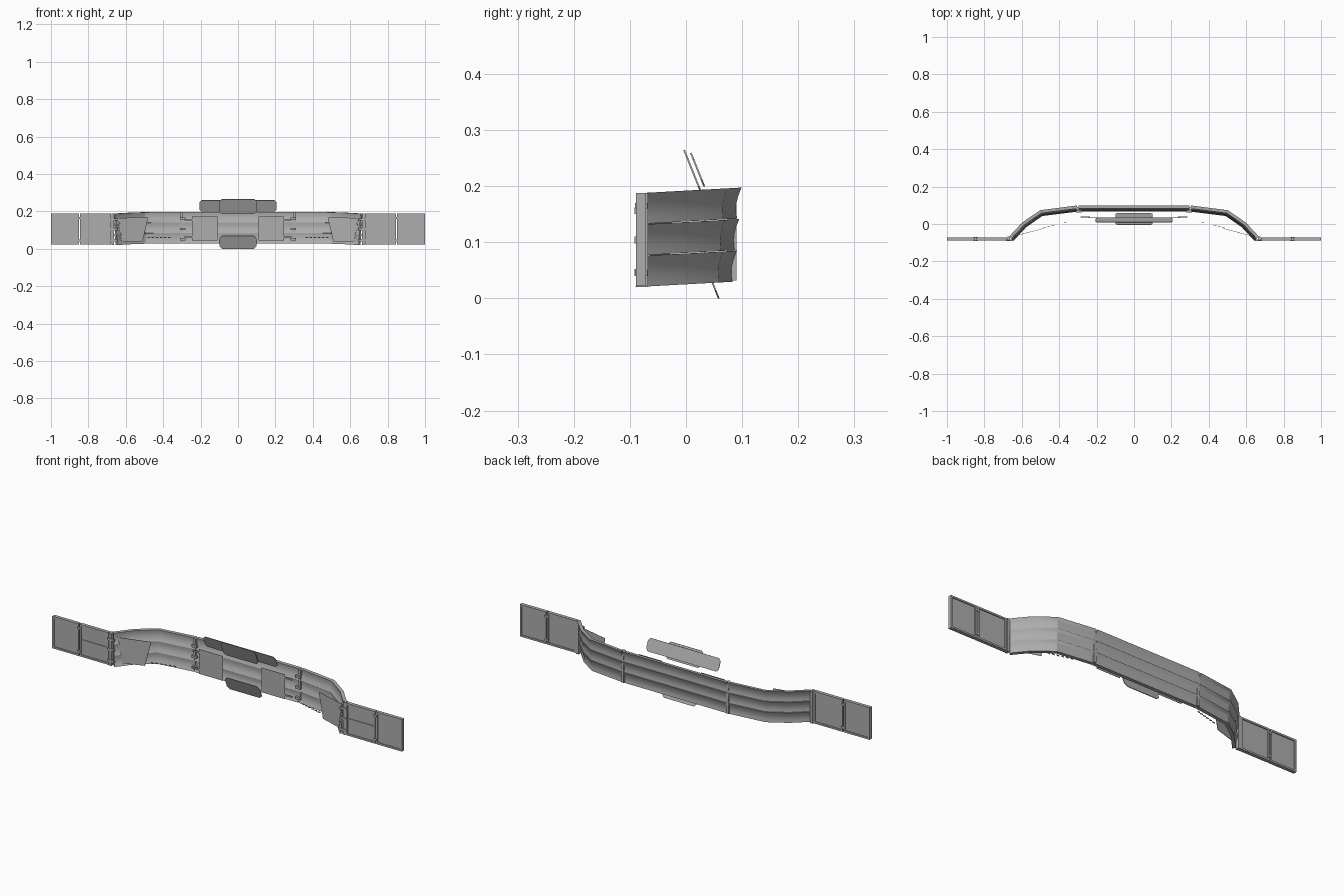
import bpy, bmesh, math
from mathutils import Vector

cube = bpy.data.objects.get("Cube")
if cube:
    bpy.data.objects.remove(cube)

grey = bpy.data.materials.new("panel_grey")
grey.use_nodes = True
tone = (0.42, 0.42, 0.42, 1)
grey.diffuse_color = tone
grey.node_tree.nodes["Principled BSDF"].inputs["Base Color"].default_value = tone


def finish(name, bm):
    bmesh.ops.recalc_face_normals(bm, faces=bm.faces)
    mesh = bpy.data.meshes.new(name)
    bm.to_mesh(mesh)
    bm.free()
    obj = bpy.data.objects.new(name, mesh)
    bpy.context.collection.objects.link(obj)
    mesh.materials.append(grey)
    return obj


def add_box(bm, lo, hi):
    lo, hi = Vector(lo), Vector(hi)
    verts = bmesh.ops.create_cube(bm, size=1)["verts"]
    for v in verts:
        v.co = (lo + hi) / 2 + v.co * (hi - lo)


def plate(name, outline, place, thick):
    """Extrude a flat outline; place maps (u, z) to a point in space."""
    bm = bmesh.new()
    face = bm.faces.new([bm.verts.new(place(u, z)) for u, z in outline])
    face.normal_update()
    shift = face.normal * thick
    new = bmesh.ops.extrude_face_region(bm, geom=[face], use_keep_orig=True)["geom"]
    for v in new:
        if isinstance(v, bmesh.types.BMVert):
            v.co += shift
    return finish(name, bm)


def chamfered(w, z0, z1, c):
    return [(-w + c, z0), (w - c, z0), (w, z0 + c), (w, z1 - c),
            (w - c, z1), (-w + c, z1), (-w, z1 - c), (-w, z0 + c)]


def sweep(name, path, section):
    """Sweep a closed (outward, height) section along a plan path."""
    bm = bmesh.new()
    pts = [Vector(p) for p in path]
    rings = []
    for i, p in enumerate(pts):
        dirs = [(pts[j + 1] - pts[j]).normalized()
                for j in (i - 1, i) if 0 <= j < len(pts) - 1]
        t = sum(dirs, Vector((0, 0))).normalized()
        n = Vector((-t.y, t.x))
        if n.y < 0:
            n = -n
        ring = []
        for d, z in section:
            q = p + n * d
            ring.append(bm.verts.new((q.x, q.y, z + 0.055 * q.y)))
        rings.append(ring)
    count = len(section)
    for a, b in zip(rings, rings[1:]):
        for k in range(count):
            m = (k + 1) % count
            bm.faces.new((a[k], a[m], b[m], b[k]))
    bm.faces.new(rings[0])
    bm.faces.new(rings[-1])
    obj = finish(name, bm)
    bpy.ops.object.select_all(action="DESELECT")
    obj.select_set(True)
    bpy.context.view_layer.objects.active = obj
    bpy.ops.object.shade_smooth_by_angle(angle=math.radians(25))
    obj.select_set(False)


def slat_section(base, lean, height=0.055, thick=0.017, dish=0.005, steps=6):
    back, front = [], []
    for i in range(steps + 1):
        f = i / steps
        hollow = dish * math.sin(math.pi * f)
        d = lean + 0.008 * f
        back.append((d - hollow, base + height * f))
        front.append((d - thick + hollow, base + height * f))
    return back + front[::-1]


# Three long louvre slats, each in a straight middle and two bent wings
wing = [(0.304, 0.095), (0.5, 0.07), (0.595, 0.005), (0.665, -0.07)]
for i, row in enumerate(("lower", "middle", "upper")):
    section = slat_section(0.025 + 0.056 * i, -0.012 + 0.004 * i)
    sweep(row + "_middle_slat", [(-0.296, 0.095), (0.296, 0.095)], section)
    for side, s in (("left", 1), ("right", -1)):
        sweep(f"{row}_{side}_wing_slat", [(s * x, y) for x, y in wing], section)

for side, s in (("left", 1), ("right", -1)):
    def box_part(name, boxes):
        bm = bmesh.new()
        for (x0, y0, z0), (x1, y1, z1) in boxes:
            add_box(bm, (min(s * x0, s * x1), y0, z0), (max(s * x0, s * x1), y1, z1))
        return finish(f"{side}_{name}", bm)

    # Joint ribs and end post
    box_part("joint_rib", [((0.293, 0.073, 0.032), (0.307, 0.09, 0.196))])
    box_part("joint_clips", [((0.282, 0.062, z), (0.31, 0.075, z + 0.012))
                             for z in (0.045, 0.1, 0.155)])
    box_part("end_post", [((0.662, -0.088, 0.02), (0.676, -0.068, 0.188))])
    box_part("post_clips", [((0.645, -0.092, z), (0.685, -0.084, z + 0.012))
                            for z in (0.04, 0.098, 0.15)])

    # Framed end panels
    b = 0.009
    for name, x0, x1 in (("inner", 0.678, 0.845), ("outer", 0.85, 1.0)):
        z0, z1, y0, y1 = 0.022, 0.188, -0.089, -0.071
        box_part(name + "_frame", [
            ((x0, y0, z0), (x1, y1, z0 + b)), ((x0, y0, z1 - b), (x1, y1, z1)),
            ((x0, y0, z0 + b), (x0 + b, y1, z1 - b)),
            ((x1 - b, y0, z0 + b), (x1, y1, z1 - b))])
        box_part(name + "_panel", [((x0 + b, -0.084, z0 + b), (x1 - b, -0.076, z1 - b))])
    box_part("crossbar", [((0.695, -0.087, 0.106), (0.83, -0.083, 0.11))])
    box_part("hinges", [((0.838, -0.091, z), (0.857, -0.069, z + 0.01))
                        for z in (0.04, 0.16)])

    # Thin floating screens
    box_part("square_screen", [((0.11, 0.033, 0.045), (0.245, 0.035, 0.172))])
    box_part("screen_arms", [((0.235, 0.036, z), (0.285, 0.04, z + 0.008))
                             for z in (0.06, 0.15)])
    plate(f"{side}_slanted_screen",
          [(0.51, 0.04), (0.62, 0.035), (0.645, 0.165), (0.48, 0.168)],
          lambda u, z: (s * u, 0.102 - 0.262 * u, z), 0.002)
    box_part("dashes", [((x, 0.102 - 0.262 * x, 0.058),
                         (x + 0.014, 0.104 - 0.262 * x, 0.063))
                        for x in [0.36 + 0.022 * k for k in range(6)]])

# Tilted central screens above and below
def tilted(y_base):
    return lambda u, z: (u, y_base - 0.4 * z, z)

plate("upper_centre_screen", chamfered(0.1, 0.188, 0.265, 0.012), tilted(0.104), 0.003)
plate("upper_wide_screen", chamfered(0.207, 0.2, 0.26, 0.012), tilted(0.114), 0.003)
plate("lower_centre_screen", chamfered(0.1, 0.0, 0.07, 0.015), tilted(0.06), 0.003)
